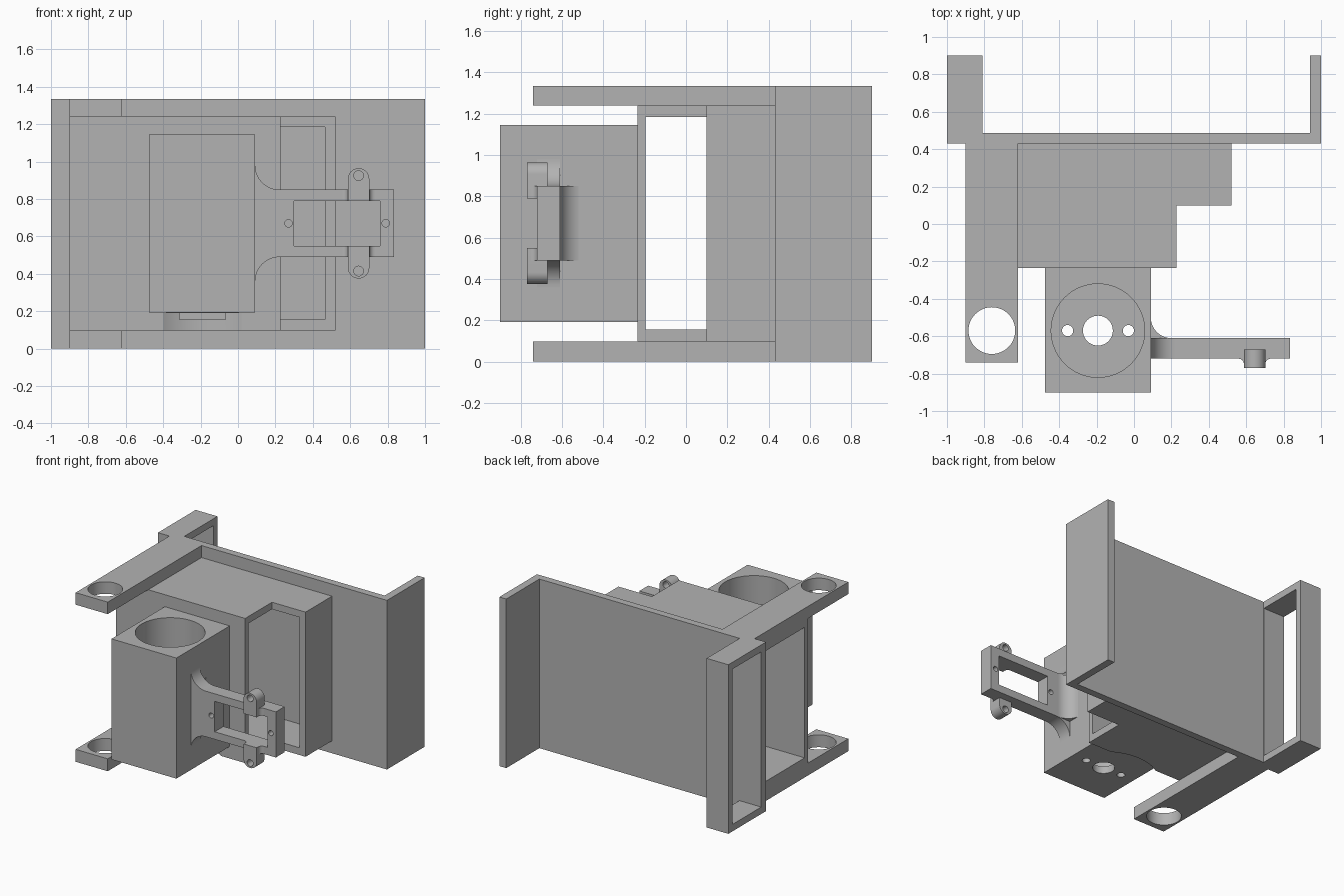
import bpy, bmesh
from math import cos, sin, radians

if "Cube" in bpy.data.objects:
    bpy.data.objects.remove(bpy.data.objects["Cube"], do_unlink=True)

grey = bpy.data.materials.new("plain grey")
grey.use_nodes = True
GREY = (0.45, 0.45, 0.45, 1)
grey.diffuse_color = GREY
grey.node_tree.nodes["Principled BSDF"].inputs["Base Color"].default_value = GREY


def arc(cx, cy, r, start, end, n=16):
    angles = [radians(start + (end - start) * i / n) for i in range(n + 1)]
    return [(cx + r * cos(a), cy + r * sin(a)) for a in angles]


def circle(cx, cy, r, n=48):
    return arc(cx, cy, r, 0, 360, n)[:-1]


def rect(a0, a1, b0, b1):
    return [(a0, b0), (a1, b0), (a1, b1), (a0, b1)]


def prism(name, outline, axis, lo, hi):
    """Extrude a 2D outline along one axis."""
    place = {"x": lambda a, b, t: (t, a, b),
             "y": lambda a, b, t: (a, t, b),
             "z": lambda a, b, t: (a, b, t)}[axis]
    bm = bmesh.new()
    face = bm.faces.new([bm.verts.new(place(a, b, lo)) for a, b in outline])
    grown = bmesh.ops.extrude_face_region(bm, geom=[face])
    verts = [v for v in grown["geom"] if isinstance(v, bmesh.types.BMVert)]
    bmesh.ops.translate(bm, verts=verts, vec=place(0, 0, hi - lo))
    bmesh.ops.recalc_face_normals(bm, faces=bm.faces)
    mesh = bpy.data.meshes.new(name)
    bm.to_mesh(mesh)
    bm.free()
    mesh.materials.append(grey)
    obj = bpy.data.objects.new(name, mesh)
    bpy.context.collection.objects.link(obj)
    return obj


def activate(obj):
    bpy.ops.object.select_all(action="DESELECT")
    obj.select_set(True)
    bpy.context.view_layer.objects.active = obj


def cut(obj, *shape):
    """Subtract an extruded outline from a part."""
    cutter = prism("cutter", *shape)
    mod = obj.modifiers.new("cut", "BOOLEAN")
    mod.operation, mod.solver, mod.object = "DIFFERENCE", "EXACT", cutter
    activate(obj)
    bpy.ops.object.modifier_apply(modifier=mod.name)
    bpy.data.objects.remove(cutter, do_unlink=True)


def smooth(obj):
    activate(obj)
    bpy.ops.object.shade_smooth_by_angle(angle=radians(30))


HEIGHT = 1.335

# Back plate with a thin flange and a deep post
plate = prism("back_plate", [(-1, .43), (1, .43), (1, .9), (.94, .9), (.94, .487),
                             (-.81, .487), (-.81, .9), (-1, .9)], "z", 0, HEIGHT)
cut(plate, rect(.49, .85, .055, HEIGHT - .055), "x", -1.1, -.7)

# Upper and lower side arms with round eyes
for name, z0, z1 in (("lower_arm", 0, .098), ("upper_arm", 1.24, HEIGHT)):
    arm = prism(name, rect(-.9, -.62, -.74, .43), "z", z0, z1)
    cut(arm, circle(-.76, -.57, .125), "z", z0 - .1, z1 + .1)
    smooth(arm)

# Stepped hollow housing, open at the side and at the step
housing = prism("housing", [(-.9, -.235), (.227, -.235), (.227, .1), (.52, .1),
                            (.52, .43), (-.9, .43)], "z", .098, 1.24)
cut(housing, rect(-1, .465, -.195, .45), "z", .155, 1.185)
cut(housing, circle(-.19, -.57, .395, 64), "z", 0, .19)
smooth(housing)

# Square tower with a blind bore and mounting holes in its floor
tower = prism("tower", rect(-.475, .092, -.9, -.235), "z", .193, 1.145)
cut(tower, circle(-.193, -.57, .25, 64), "z", .25, 1.3)
for x, r in ((-.193, .08), (-.355, .03), (-.03, .03)):
    cut(tower, circle(x, -.57, r, 32), "z", .1, .4)
smooth(tower)

# Slotted bracket flaring into the tower
BAR_FRONT, BAR_BACK, MID = -.72, -.61, .67
flare = arc(.222, .98, .13, 180, 270)
outline = flare + [(.835, .85), (.835, .49)] + [(x, 2 * MID - z) for x, z in reversed(flare)]
bracket = prism("bracket", outline, "y", BAR_FRONT, BAR_BACK)
cut(bracket, rect(.3, .76, .55, .79), "y", -1, 0)
for x in (.27, .79):
    cut(bracket, circle(x, MID, .02, 24), "y", -1, 0)
smooth(bracket)
smooth(prism("bracket_back_fillet", [(.092, BAR_BACK)] + arc(.2, -.5, .11, 270, 180),
             "z", .49, .85))

# Rounded pivot lugs with small fillets, above and below the slot
for name, side in (("upper", 1), ("lower", -1)):
    def at(points):
        return [(x, MID + side * h) for x, h in points]
    lug = prism(name + "_lug", at([(.588, .12), (.702, .12)] + arc(.645, .238, .057, 0, 180)),
                "y", -.77, -.67)
    cut(lug, at(circle(.645, .255, .026, 24)), "y", -1, 0)
    smooth(lug)
    z0, z1 = sorted((MID + side * .12, MID + side * .18))
    web = arc(.732, -.75, .03, 90, 180, 8) + arc(.558, -.75, .03, 0, 90, 8)
    smooth(prism(name + "_lug_fillet", web, "z", z0, z1))
